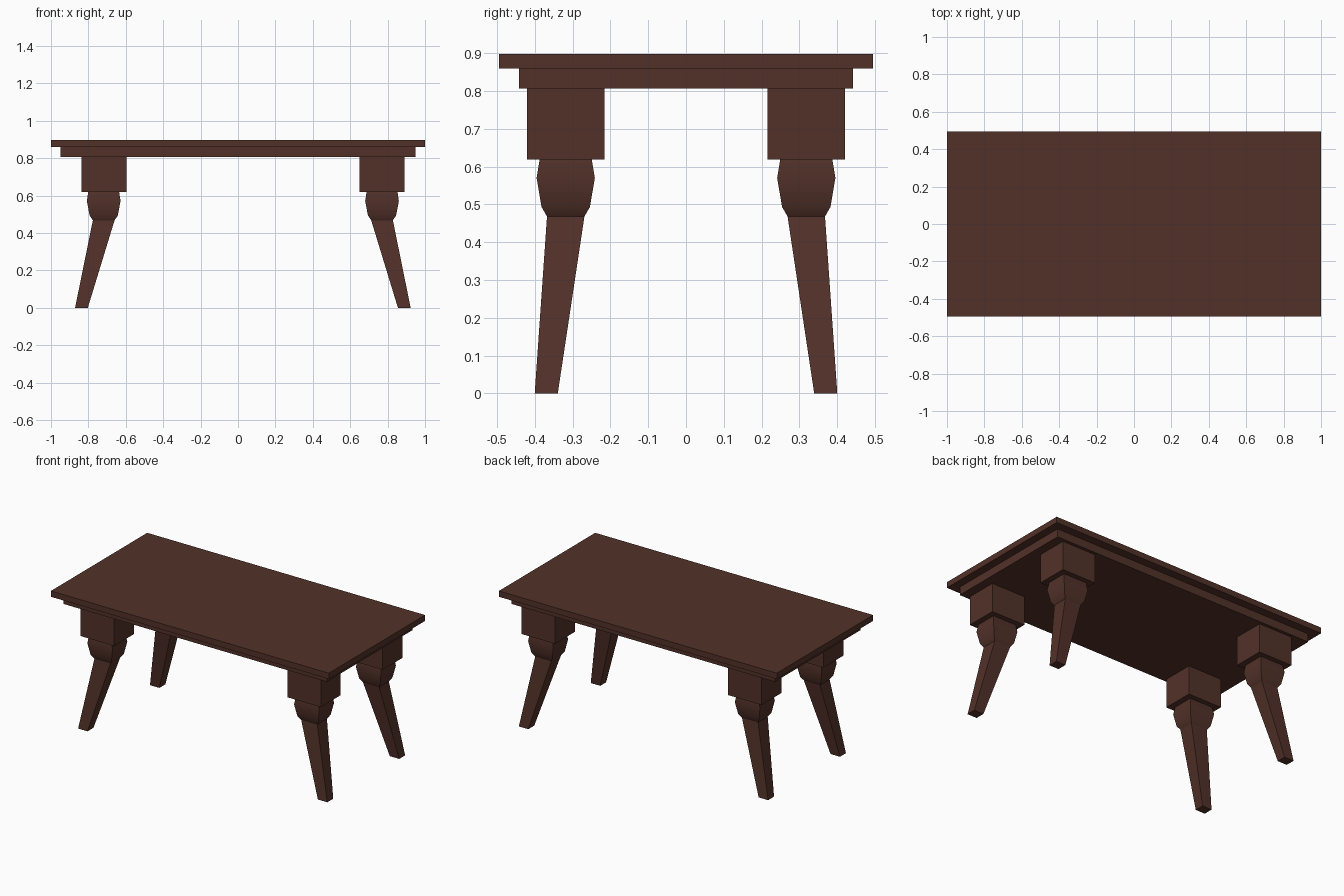
import bpy, bmesh
from math import radians

if "Cube" in bpy.data.objects:
    bpy.data.objects.remove(bpy.data.objects["Cube"])

wood = bpy.data.materials.new("dark brown wood")
wood.diffuse_color = (0.084, 0.031, 0.022, 1)
wood.use_nodes = True
wood.node_tree.nodes["Principled BSDF"].inputs["Base Color"].default_value = wood.diffuse_color

LEG_MID_X = 0.026  # the leg set sits slightly right of the table centre


def loft(name, sections, smooth=False):
    """Stack rectangular sections (x0, x1, y0, y1, z) into a closed solid."""
    bm = bmesh.new()
    rings = [[bm.verts.new(p) for p in ((x0, y0, z), (x1, y0, z), (x1, y1, z), (x0, y1, z))]
             for x0, x1, y0, y1, z in sections]
    for a, b in zip(rings, rings[1:]):
        for i in range(4):
            j = (i + 1) % 4
            bm.faces.new((a[i], a[j], b[j], b[i]))
    bm.faces.new(rings[0][::-1])
    bm.faces.new(rings[-1])
    bmesh.ops.recalc_face_normals(bm, faces=bm.faces[:])
    me = bpy.data.meshes.new(name)
    bm.to_mesh(me)
    bm.free()
    me.materials.append(wood)
    ob = bpy.data.objects.new(name, me)
    bpy.context.collection.objects.link(ob)
    if smooth:
        bpy.ops.object.select_all(action='DESELECT')
        ob.select_set(True)
        bpy.context.view_layer.objects.active = ob
        bpy.ops.object.shade_smooth_by_angle(angle=radians(40))
    return ob


def leg_part(name, sections, smooth=False):
    """Build one part in all four corners; sections describe the right back leg,
    with x measured from the middle of the leg set."""
    for sx, side in ((-1, "left"), (1, "right")):
        for sy, end in ((-1, "front"), (1, "back")):
            placed = []
            for x0, x1, y0, y1, z in sections:
                xs = sorted((LEG_MID_X + sx * x0, LEG_MID_X + sx * x1))
                ys = sorted((sy * y0, sy * y1))
                placed.append((*xs, *ys, z))
            loft(f"{end}_{side}_{name}", placed, smooth)


# Table top and the apron slab under it
loft("table_top", [(-1, 1, -0.495, 0.495, z) for z in (0.859, 0.897)])
loft("apron", [(-0.948, 0.948, -0.441, 0.441, z) for z in (0.806, 0.859)])

# Square corner blocks
leg_part("leg_block", [(0.623, 0.864, 0.216, 0.42, z) for z in (0.618, 0.806)])

# Square bulbs below the blocks: (half width x, half width y, z)
CX, CY = 0.744, 0.318
leg_part("leg_bulb", [(CX - a, CX + a, CY - b, CY + b, z) for a, b, z in (
    (0.058, 0.0495, 0.468), (0.075, 0.064, 0.493),
    (0.090, 0.077, 0.570), (0.083, 0.069, 0.618))], smooth=True)

# Splayed tapering legs
leg_part("leg", [(0.829, 0.897, 0.339, 0.40, 0.0),
                 (0.686, 0.802, 0.2685, 0.3675, 0.468)])
